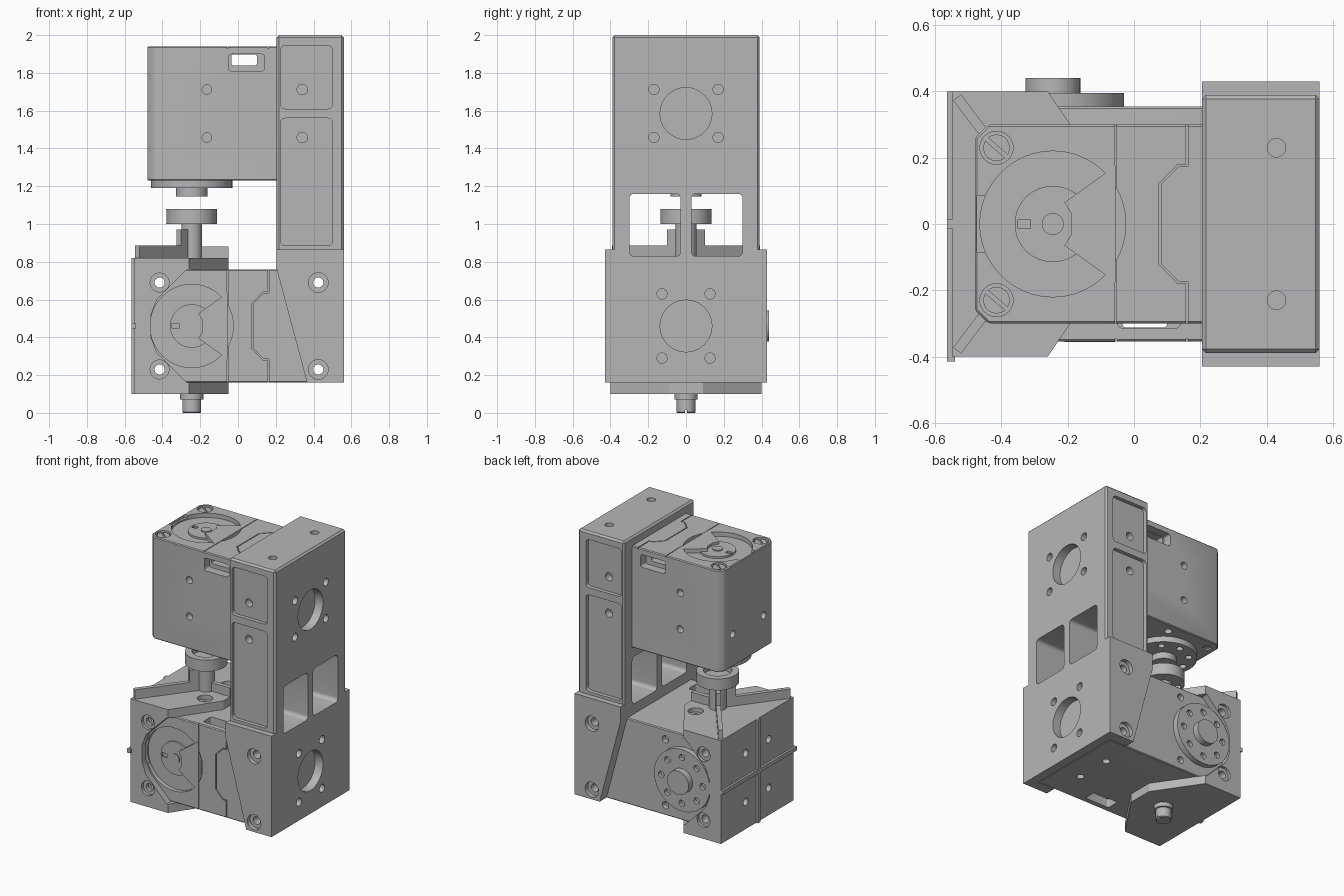
import bpy
import bmesh
from math import sin, cos, pi, radians
from mathutils import Matrix, Vector

old = bpy.data.objects.get("Cube")
if old:
    bpy.data.objects.remove(old, do_unlink=True)

grey = bpy.data.materials.new("machined grey")
grey.use_nodes = True
COLOUR = (0.47, 0.47, 0.47, 1)
grey.diffuse_color = COLOUR
grey.node_tree.nodes["Principled BSDF"].inputs["Base Color"].default_value = COLOUR


# ---- helpers: every part is an outline extruded along one axis ----
def circle(u, v, r, n=48):
    return [(u + r * cos(2 * pi * i / n), v + r * sin(2 * pi * i / n)) for i in range(n)]


def rect(u0, u1, v0, v1, r=0.0):
    if r == 0:
        return [(u0, v0), (u1, v0), (u1, v1), (u0, v1)]
    corners = [(u1 - r, v1 - r), (u0 + r, v1 - r), (u0 + r, v0 + r), (u1 - r, v0 + r)]
    return [(cu + r * cos((k + j / 4) * pi / 2), cv + r * sin((k + j / 4) * pi / 2))
            for k, (cu, cv) in enumerate(corners) for j in range(5)]


def strip(a, b, w):
    a, b = Vector(a), Vector(b)
    d = (b - a).normalized() * w / 2
    n = Vector((-d.y, d.x))
    return [tuple(p) for p in (a - d - n, b + d - n, b + d + n, a - d + n)]


PLACE = {"z": lambda u, v, w: (u, v, w),   # outline in x, y
         "y": lambda u, v, w: (u, w, v),   # outline in x, z
         "x": lambda u, v, w: (w, u, v)}   # outline in y, z


def prism(name, pts, lo, hi, axis="z", bevel=0.0):
    bm = bmesh.new()
    bottom = [bm.verts.new(PLACE[axis](u, v, lo)) for u, v in pts]
    top = [bm.verts.new(PLACE[axis](u, v, hi)) for u, v in pts]
    bm.faces.new(bottom)
    bm.faces.new(top)
    for i in range(len(pts)):
        j = (i + 1) % len(pts)
        bm.faces.new((bottom[i], bottom[j], top[j], top[i]))
    if bevel:
        bmesh.ops.bevel(bm, geom=bm.edges[:], offset=bevel, segments=1, affect="EDGES")
    bmesh.ops.recalc_face_normals(bm, faces=bm.faces)
    mesh = bpy.data.meshes.new(name)
    bm.to_mesh(mesh)
    bm.free()
    mesh.materials.append(grey)
    obj = bpy.data.objects.new(name, mesh)
    bpy.context.collection.objects.link(obj)
    return obj


def cut(obj, pts, lo, hi, axis="z"):
    cutter = prism("cutter", pts, lo, hi, axis)
    cutter.hide_render = True
    mod = obj.modifiers.new("cut", "BOOLEAN")
    mod.operation, mod.solver, mod.object = "DIFFERENCE", "EXACT", cutter
    bpy.context.view_layer.objects.active = obj
    bpy.ops.object.modifier_apply(modifier=mod.name)
    bpy.data.objects.remove(cutter, do_unlink=True)


CX, MID = -0.245, 0.46      # output axis x, lower motor centre height
SIGNS = (-1, 1)
PAIRS = [(a, b) for a in SIGNS for b in SIGNS]


# ---- motor: built with its output axis along z, then placed ----
def motor(label, matrix, screws):
    parts = []

    def part(name, *args, **kw):
        parts.append(prism(label + "_" + name, *args, **kw))
        return parts[-1]

    body = part("motor_body", [(-0.44, -0.3), (0.5, -0.3), (0.5, 0.3), (-0.44, 0.3),
                               (-0.48, 0.26), (-0.48, -0.26)], -0.355, 0.355, bevel=0.006)
    # dial recess, tab notch and panel seams
    cut(body, circle(CX, 0, 0.22, 64), 0.325, 0.4)
    cut(body, rect(-0.475, -0.425, -0.085, 0.085), 0.335, 0.4)
    cut(body, strip((-0.055, -0.31), (-0.055, 0.31), 0.005), 0.345, 0.4)
    for s in SIGNS:
        path = [(0.16, 0.31 * s), (0.16, 0.177 * s), (0.133, 0.177 * s), (0.078, 0.12 * s), (0.078, 0)]
        for a, b in zip(path, path[1:]):
            cut(body, strip(a, b, 0.006), 0.345, 0.4)
    # cable slot
    for s in SIGNS:
        lo, hi = sorted((0.24 * s, 0.35 * s))
        cut(body, rect(-0.05, 0.14, 0.225, 0.314, 0.015), lo, hi, "y")
    cut(body, rect(-0.035, 0.1, 0.255, 0.312, 0.01), -0.4, 0.4, "y")
    # corner holes and side holes
    for s in SIGNS:
        for x in (-0.415, 0.425):
            cut(body, circle(x, 0.23 * s, 0.027, 24), -0.4, 0.4)
        cut(body, circle(-0.415, 0.23 * s, 0.05, 32), 0.335, 0.4)
        cut(body, circle(-0.09, 0.23 * s, 0.025, 24), -0.4, -0.32)
        cut(body, circle(0.17 * s, -0.127, 0.025, 24), -0.5, -0.44, "x")
        if screws:
            screw = part("corner_screw", circle(-0.415, 0.23 * s, 0.04, 32), -0.345, 0.348)
            cut(screw, strip((-0.45, 0.23 * s + 0.03), (-0.38, 0.23 * s - 0.03), 0.012), 0.338, 0.36)
    for x in (-0.165, 0.34):
        for sy, sz in PAIRS:
            lo, hi = sorted((0.25 * sy, 0.35 * sy))
            cut(body, circle(x, 0.127 * sz, 0.025, 24), lo, hi, "y")
    # dial hub and wedge cover
    hub = part("dial_hub", circle(CX, 0, 0.115), 0.31, 0.338)
    cut(hub, rect(-0.35, -0.312, -0.014, 0.014), 0.326, 0.36)
    part("dial_centre", circle(CX, 0, 0.033, 32), 0.31, 0.345)
    part("dial_cover", [(-0.056, -0.175), (-0.056, 0.175), (-0.21, 0.065), (-0.188, 0.03),
                        (-0.188, -0.03), (-0.21, -0.065)], 0.31, 0.356)
    # output horn
    horn = part("output_horn", circle(CX, 0, 0.215, 64), -0.395, -0.35)
    for u, v in circle(CX, 0, 0.16, 8):
        cut(horn, circle(u, v, 0.022, 20), -0.42, -0.37)
    part("horn_boss", circle(CX, 0, 0.083), -0.44, -0.39)
    for obj in parts:
        obj.matrix_world = matrix


motor("upper", Matrix.Translation((0, 0, 1.585)), True)
motor("lower", Matrix.Translation((0, 0, MID)) @ Matrix.Rotation(radians(90), 4, "X"), False)

# ---- column with windows, side pockets and fixing holes ----
column = prism("column", rect(-0.39, 0.39, 0.85, 2.0), 0.205, 0.56, "x", bevel=0.012)
base = prism("column_base", [(0.205, 0.865), (0.205, 0.76), (0.365, 0.162), (0.56, 0.162),
                             (0.56, 0.865)], -0.43, 0.43, "y")
cut(base, rect(-0.355, 0.355, 0.1, 0.76), 0.0, 0.5, "x")
for s in SIGNS:
    y0, y1 = sorted((0.028 * s, 0.3 * s))
    for obj in (column, base):
        cut(obj, rect(y0, y1, 0.83, 1.16, 0.025), 0.1, 0.7, "x")
    lo, hi = sorted((0.363 * s, 0.5 * s))
    for z0, z1 in ((0.885, 1.56), (1.61, 1.945)):
        cut(column, rect(0.225, 0.5, z0, z1, 0.025), lo, hi, "y")
    for z in (1.458, 1.712):
        lo, hi = sorted((0.31 * s, 0.5 * s))
        cut(column, circle(0.34, z, 0.028, 24), lo, hi, "y")
    cut(column, circle(0.43, 0.23 * s, 0.028, 24), 1.95, 2.1)
    lo, hi = sorted((0.4 * s, 0.5 * s))
    for z in (0.23, 0.69):
        cut(base, circle(0.425, z, 0.027, 24), -0.5, 0.5, "y")
        cut(base, circle(0.425, z, 0.052, 32), lo, hi, "y")
for obj, z, dy, dz in ((column, 1.585, 0.17, 0.127), (base, MID, 0.127, 0.17)):
    cut(obj, circle(0, z, 0.137), 0.5, 0.6, "x")
    for sy, sz in PAIRS:
        cut(obj, circle(dy * sy, z + dz * sz, 0.027, 24), 0.5, 0.6, "x")

# ---- left cradle: back plate, cheeks, flanges ----
plate = prism("cradle_plate", rect(-0.4, 0.4, 0.1, 0.82), -0.55, -0.48, "x")
for sy, sz in PAIRS:
    cut(plate, circle(0.127 * sy, MID + 0.17 * sz, 0.026, 24), -0.6, -0.5, "x")
prism("cradle_rib_vertical", rect(-0.014, 0.014, 0.1, 0.82), -0.565, -0.54, "x")
prism("cradle_rib_level", rect(-0.415, 0.4, MID - 0.014, MID + 0.014), -0.565, -0.54, "x")

half = [(-0.55, 0.36), (-0.262, 0.36), (-0.27, 0.3), (-0.43, 0.14), (-0.46, 0.06)]
outline = [(x, MID + z) for x, z in half] + [(x, MID - z) for x, z in reversed(half)]
for s in SIGNS:
    lo, hi = sorted((0.355 * s, 0.4 * s))
    cheek = prism("cradle_cheek", outline, lo, hi, "y")
    for z in (0.23, 0.69):
        cut(cheek, circle(-0.415, z, 0.027, 24), -0.5, 0.5, "y")
        lo, hi = sorted((0.38 * s, 0.5 * s))
        cut(cheek, circle(-0.415, z, 0.05, 32), lo, hi, "y")

flange = [(-0.55, -0.4), (-0.26, -0.4), (-0.05, -0.09), (-0.05, 0.09), (-0.26, 0.4), (-0.55, 0.4)]
prism("bottom_flange", flange, 0.1, 0.16)
top_flange = prism("top_flange", flange, 0.76, 0.82)
for s in SIGNS:
    cut(top_flange, circle(-0.165, 0.127 * s, 0.05, 32), 0.79, 0.9)
    cut(top_flange, circle(-0.165, 0.127 * s, 0.026, 24), 0.7, 0.9)
    prism("top_rib", strip((-0.525, 0.37 * s), (CX, 0), 0.03), 0.81, 0.885)
    prism("pillar_gusset", strip((-0.305, 0.08 * s), (CX, 0), 0.03), 0.86, 0.97)
prism("top_rib_short", strip((-0.066, 0), (CX, 0), 0.03), 0.81, 0.88)

# ---- bearing pillar on top, pivot pin below ----
prism("pillar", circle(CX, 0, 0.055), 0.81, 1.02)
bearing = prism("bearing", circle(CX, 0, 0.135, 64), 1.0, 1.08, bevel=0.004)
cut(bearing, circle(CX, 0, 0.09), 1.04, 1.1)
prism("pin_collar", circle(CX, 0, 0.062, 32), 0.07, 0.11)
pin = prism("pivot_pin", circle(CX, 0, 0.05, 32), 0.0, 0.08, bevel=0.004)
cut(pin, strip((-0.32, 0), (-0.17, 0), 0.012), -0.02, 0.015)

# ---- smooth round walls, keep edges sharp ----
bpy.ops.object.select_all(action="DESELECT")
for obj in bpy.context.scene.objects:
    if obj.type == "MESH":
        obj.select_set(True)
        bpy.context.view_layer.objects.active = obj
bpy.ops.object.shade_smooth_by_angle(angle=radians(30))
